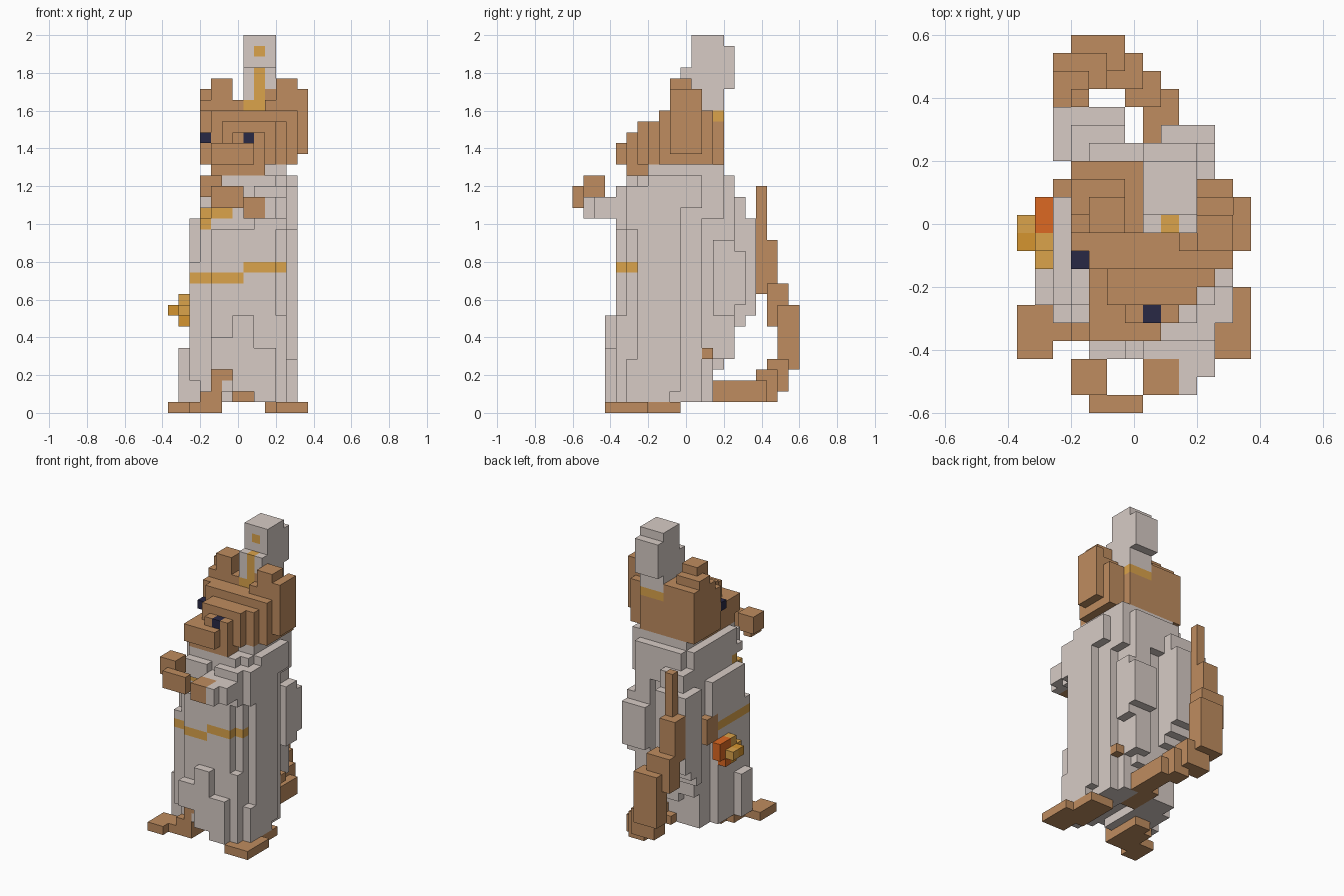
import bpy
import bmesh
from mathutils import Vector

UNIT = 2 / 35
ORIGIN = Vector((6.5, 10.5, 0))

default_cube = bpy.data.objects.get("Cube")
if default_cube:
    bpy.data.objects.remove(default_cube, do_unlink=True)


def make_material(name, red, green, blue):
    material = bpy.data.materials.new(name)
    material.use_nodes = True
    colour = (red, green, blue, 1)
    material.diffuse_color = colour
    material.node_tree.nodes["Principled BSDF"].inputs["Base Color"].default_value = colour
    return material


fur = make_material("brown fur", .52, .265, .115)
cloth = make_material("pale grey cloth", .68, .6, .56)
gold = make_material("gold trim", .71, .37, .07)
amber = make_material("dark amber", .66, .3, .03)
orange = make_material("burnt orange", .72, .14, .016)
navy = make_material("dark navy", .022, .022, .06)

claimed = set()
parts = []


def add_part(name, material, *boxes, trim=None):
    """Claim the free grid cells inside boxes given as x, y and z ranges."""
    cells = set()
    for x_low, x_high, y_low, y_high, z_low, z_high in boxes:
        for x in range(x_low, x_high):
            for y in range(y_low, y_high):
                for z in range(z_low, z_high):
                    cells.add((x, y, z))
    cells -= claimed
    claimed.update(cells)
    parts.append((name, material, cells, trim))


def build_part(name, material, cells, trim):
    """Turn the exposed sides of the cells into one mesh."""
    bm = bmesh.new()
    half = Vector((.5, .5, .5))
    axes = [Vector((1, 0, 0)), Vector((0, 1, 0)), Vector((0, 0, 1))]
    for cell in sorted(cells):
        centre = Vector(cell) + half - ORIGIN
        for index, axis in enumerate(axes):
            for sign in (-1, 1):
                normal = axis * sign
                neighbour = tuple(int(a + b) for a, b in zip(cell, normal))
                if neighbour in claimed:
                    continue
                side = axes[(index + 1) % 3] / 2
                rise = normal.cross(side)
                middle = centre + normal / 2
                corners = (-side - rise, side - rise, side + rise, rise - side)
                face = bm.faces.new([bm.verts.new((middle + c) * UNIT) for c in corners])
                face.material_index = int(bool(trim and trim(*cell)))
    bmesh.ops.remove_doubles(bm, verts=bm.verts, dist=UNIT / 100)
    mesh = bpy.data.meshes.new(name)
    bm.to_mesh(mesh)
    bm.free()
    mesh.materials.append(material)
    if trim:
        mesh.materials.append(gold)
    bpy.context.collection.objects.link(bpy.data.objects.new(name, mesh))


def belt_rule(x, y, z):
    """Stepped belt round the front and right side, and the short chest cord."""
    in_front = y < 7 or (x == 2 and y < 11)
    belt = in_front and x < 11 and z == (12 if x < 7 else 13)
    cord = y < 7 and ((x in (3, 4, 5) and z == 18) or (x == 3 and z == 17))
    return belt or cord


def hat_rule(x, y, z):
    """Front stripe, small dot and lower band."""
    stripe = x == 8 and y == 10
    dot = x == 8 and y == 11 and z == 33
    return stripe or dot or (x < 9 and y == 10 and z == 28)


def head_rule(x, y, z):
    """Cord at the back of the head."""
    return y == 13 and z == 27 and x > 6


# Eyes
add_part("right_eye", navy, (3, 4, 8, 9, 25, 26))
add_part("left_eye", navy, (7, 8, 5, 6, 25, 26))

# Tall narrow hat
add_part("hat", cloth,
         (7, 10, 11, 14, 28, 35),
         (7, 10, 14, 15, 30, 34),
         (7, 9, 10, 11, 28, 30),
         (7, 10, 10, 11, 30, 32),
         trim=hat_rule)

# Head turned to its right: low muzzle in front of a slanted brow
add_part("head", fur,
         (4, 8, 4, 5, 23, 25),
         (4, 9, 5, 8, 22, 25),
         (6, 9, 5, 6, 25, 26),
         (5, 10, 6, 7, 23, 27),
         (5, 11, 7, 8, 23, 27),
         (4, 12, 8, 9, 23, 28),
         (3, 12, 9, 13, 23, 28),
         (3, 10, 13, 14, 23, 28),
         (4, 9, 8, 11, 22, 23),
         trim=head_rule)
add_part("right_ear", fur,
         (3, 7, 10, 14, 28, 29),
         (3, 6, 11, 13, 29, 30),
         (4, 6, 10, 12, 29, 31))
add_part("left_ear", fur,
         (9, 12, 9, 12, 28, 29),
         (9, 12, 10, 11, 29, 30),
         (10, 12, 9, 11, 29, 31),
         (12, 13, 9, 12, 24, 30))

# Hands and sleeves
add_part("right_hand", fur,
         (3, 5, 1, 3, 20, 22),
         (4, 7, 0, 1, 19, 21),
         (4, 5, 1, 2, 19, 21))
add_part("left_hand", fur, (7, 9, 1, 3, 18, 20))
add_part("left_sleeve", cloth,
         (9, 10, 1, 5, 18, 20),
         (10, 11, 2, 5, 18, 20),
         (8, 11, 4, 8, 17, 21),
         (11, 12, 5, 10, 17, 21),
         (7, 9, 3, 5, 18, 20))
add_part("right_sleeve", cloth, (4, 7, 4, 6, 19, 21), (3, 4, 5, 6, 19, 20))

# Feet and the leg showing under the hem
add_part("right_foot", fur,
         (0, 2, 3, 6, 0, 1),
         (2, 4, 4, 8, 0, 1),
         (3, 5, 4, 9, 0, 2))
add_part("right_leg", fur, (4, 5, 4, 7, 2, 4), (5, 6, 4, 7, 3, 4))
add_part("left_foot", fur,
         (10, 13, 3, 7, 0, 1),
         (9, 12, 5, 10, 0, 1))

# Tail leaving low at the left, curling round and rising on the right
add_part("tail", fur,
         (6, 8, 10, 14, 1, 2),
         (8, 11, 12, 13, 5, 6),
         (7, 9, 13, 18, 1, 3),
         (6, 8, 17, 19, 1, 4),
         (4, 7, 18, 20, 2, 5),
         (3, 6, 19, 21, 4, 10),
         (2, 5, 18, 20, 8, 12),
         (2, 4, 17, 19, 11, 16),
         (3, 4, 17, 18, 16, 21))

# Pouch and flower on the right hip
add_part("hip_pouch", fur, (2, 3, 11, 13, 11, 14))
add_part("flower_petal", orange, (1, 2, 10, 12, 9, 11), (1, 2, 10, 11, 8, 9))
add_part("flower_centre", amber, (0, 2, 9, 10, 9, 10), (1, 2, 9, 10, 8, 9))
add_part("flower_tip", gold,
         (0, 1, 10, 11, 9, 10),
         (1, 2, 8, 9, 9, 10),
         (1, 2, 9, 10, 10, 11))

# Robe: rounded core, side panels, back drapes and shoulders
add_part("robe", cloth,
         (3, 10, 5, 13, 2, 18),
         (3, 6, 5, 13, 1, 2),
         (8, 10, 5, 13, 1, 2),
         (10, 11, 5, 12, 1, 18),
         (4, 10, 4, 5, 2, 17),
         (2, 3, 5, 11, 3, 14),
         (2, 3, 6, 12, 14, 18),
         (11, 12, 6, 10, 2, 19),
         (5, 9, 13, 14, 4, 18),
         (3, 6, 13, 14, 5, 18),
         (2, 6, 14, 15, 7, 18),
         (2, 6, 15, 16, 8, 18),
         (2, 6, 16, 17, 9, 18),
         (3, 6, 14, 16, 18, 20),
         (3, 11, 6, 14, 18, 22),
         (11, 12, 7, 12, 19, 22),
         (4, 10, 5, 6, 18, 22),
         (4, 11, 7, 14, 22, 23),
         (4, 10, 14, 15, 18, 22),
         trim=belt_rule)
add_part("robe_folds", cloth,
         (1, 3, 6, 8, 1, 6),
         (2, 3, 8, 11, 1, 5),
         (4, 6, 3, 4, 4, 7),
         (6, 8, 3, 4, 2, 9),
         (8, 10, 3, 4, 1, 6),
         (10, 11, 4, 5, 1, 9),
         (11, 12, 5, 9, 1, 5),
         (8, 10, 13, 15, 5, 18),
         (8, 11, 13, 15, 9, 16),
         (8, 11, 15, 16, 10, 15))

for part in parts:
    build_part(*part)
